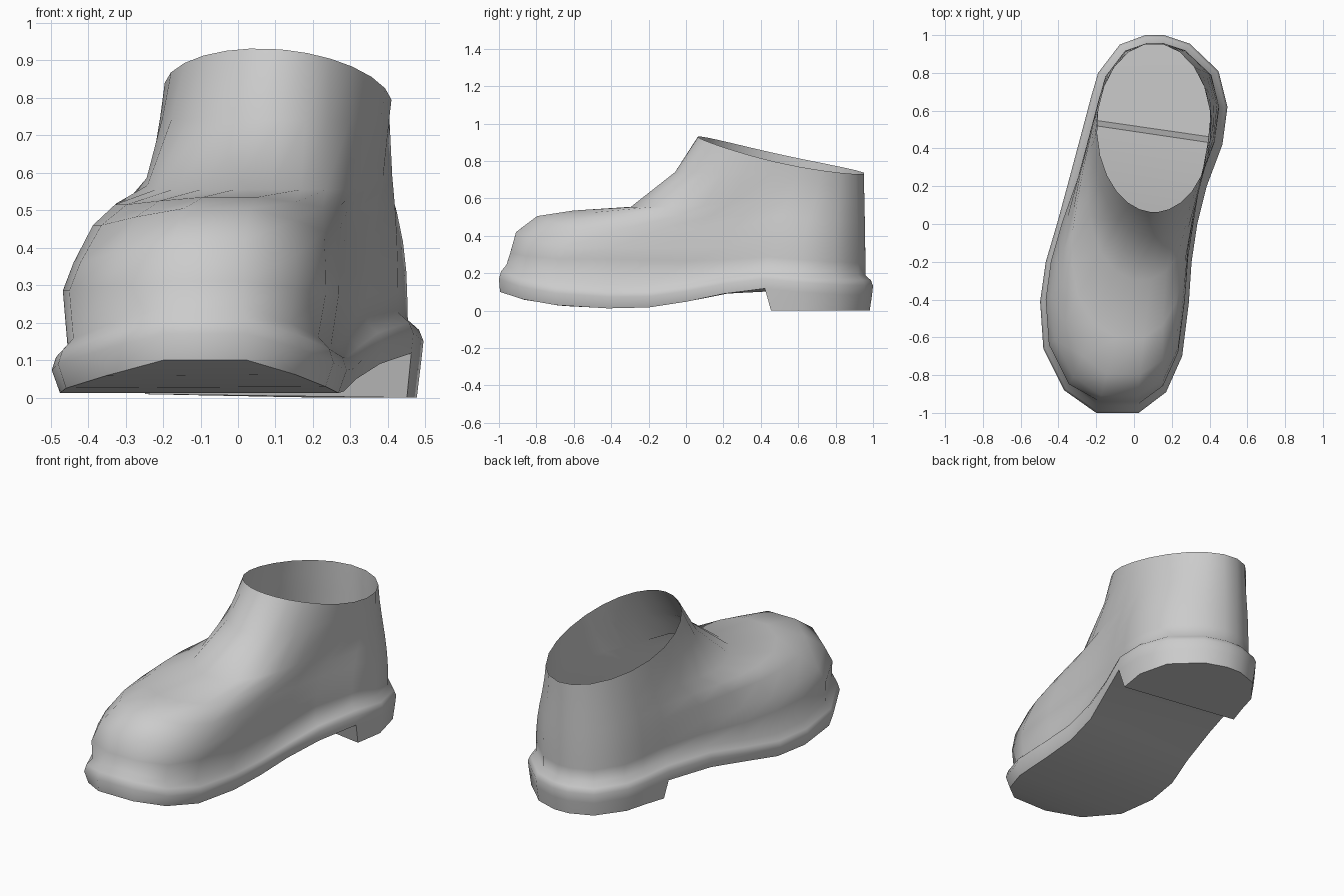
import bpy, bmesh, math
from mathutils import Vector

if "Cube" in bpy.data.objects:
    bpy.data.objects.remove(bpy.data.objects["Cube"])

grey = bpy.data.materials.new("grey leather")
grey.diffuse_color = (0.6, 0.6, 0.6, 1)
grey.use_nodes = True
grey.node_tree.nodes["Principled BSDF"].inputs["Base Color"].default_value = grey.diffuse_color

# Foot outline from toe to heel: left y, left x, right x, right y
ROWS = [(-1.0, -.20, .025, -1.0), (-.88, -.37, .17, -.89), (-.66, -.48, .255, -.70),
        (-.41, -.497, .29, -.42), (-.2, -.467, .305, -.2), (.01, -.405, .335, 0),
        (.25, -.34, .385, .2), (.53, -.265, .468, .42), (.67, -.228, .495, .62),
        (.80, -.19, .447, .81), (.95, -.075, .295, .955), (1.0, .06, .16, 1.0)]
# Height of the underside along y
UNDER = [(-1, .10), (-.88, .058), (-.68, .026), (-.42, .012), (-.2, .017), (0, .048),
         (.2, .09), (.42, .118), (.7, .09), (1, .08)]
N = len(ROWS)
HEEL = 7   # row where the heel block begins


def under(y):
    for (a, za), (b, zb) in zip(UNDER, UNDER[1:]):
        if y <= b:
            return za + (zb - za) * max(0, y - a) / (b - a)
    return UNDER[-1][1]


# Lanes run up the right side and back down the left
lanes = [(i, 1) for i in range(N)] + [(i, -1) for i in reversed(range(N))]
outline = [Vector((ROWS[i][2], ROWS[i][3]) if s > 0 else (ROWS[i][1], ROWS[i][0]))
           for i, s in lanes]


def inset(d):
    out = []
    for k, p in enumerate(outline):
        t = (outline[(k + 1) % len(outline)] - outline[k - 1]).normalized()
        out.append(p + Vector((-t.y, t.x)) * d)
    return out


bm = bmesh.new()


def skin(rings, extra=None, wrap=True):
    """Skin consecutive rings of points, then add extra faces."""
    vs = [[bm.verts.new(p) for p in r] for r in rings]
    for a, b in zip(vs, vs[1:]):
        for k in range(len(a) if wrap else len(a) - 1):
            m = (k + 1) % len(a)
            bm.faces.new((a[k], a[m], b[m], b[k]))
    if extra:
        extra(vs)


def level(d, h):
    """Ring inset by d at height h above the underside; the welt thins to the back."""
    return [Vector((q.x, q.y, under(p.y) + h * (1 - .25 * min(1, i / 6))))
            for p, q, (i, s) in zip(outline, inset(d), lanes)]


# Sole: rounded welt and underside, left open above the heel block
def underside(vs):
    r = vs[0]
    for i in range(HEEL):
        bm.faces.new((r[i], r[2 * N - 1 - i], r[2 * N - 2 - i], r[i + 1]))


sole_bottom = [a if 0 < i < 6 else b
               for a, b, (i, s) in zip(level(.022, 0), level(.006, 0), lanes)]
welt_top = level(.042, .145)
skin([sole_bottom, level(0, .07), level(.012, .11), welt_top], underside)

# Heel block: walls round the back, slanted front and flat, slightly tilted bottom
top = sole_bottom[HEEL:2 * N - HEEL]
low = [Vector((q.x, q.y + (.03 if k in (0, len(top) - 1) else 0),
               .02 * max(0, .2 - q.x)))
       for k, q in enumerate(inset(.018)[HEEL:2 * N - HEEL])]


def heel_faces(vs):
    b, t = vs
    n = len(b)
    bm.faces.new((b[n - 1], b[0], t[0], t[n - 1]))
    for k in range(n // 2 - 1):
        bm.faces.new((b[k], b[n - 1 - k], b[n - 2 - k], b[k + 1]))


skin([low, top], heel_faces, wrap=False)

# Upper: rings moving from the welt to the ankle opening
# plan blend, height at the front, height share at the back,
# drop at the sides, bulge on the left and on the right
STEPS = [(.02, .31, .12, .025, .02, .02), (.05, .42, .24, .06, .002, .02),
         (.16, .505, .38, .045, -.012, .012), (.35, .535, .52, .02, 0, 0),
         (.65, .555, .70, 0, 0, 0), (.88, .74, .86, 0, 0, 0), (1, .93, 1, 0, 0, 0)]


def opening(i, s):
    a = math.pi * ((i + .5) / N) ** 1.2
    x, y = .107 + s * .303 * math.sin(a), .51 - .447 * math.cos(a)
    t = (y - .06) / .895
    return Vector((x, y, .93 - .197 * t - .02 * math.sin(math.pi * t) - .075 * (x - .107)))


rings = [welt_top]
for a, zf, share, drop, left, right in STEPS:
    ring = []
    sides = zip(lanes, welt_top, inset(.042 - left), inset(.042 - right))
    for (i, s), base, out_l, out_r in sides:
        o = opening(i, s)
        out = out_r if s > 0 else out_l
        start = Vector((out.x, out.y, base.z)) if 1 <= i <= 5 else base
        p = start.lerp(o, a)
        w = min(1, max(0, (8.5 - i) / 5))
        side = min(1, i / 2)
        front = zf - drop * side * (1.4 if s > 0 else 1)
        back = base.z + (o.z - base.z) * share
        p.z = o.z if a == 1 else w * front + (1 - w) * back
        ring.append(p)
    rings.append(ring)
skin(rings)

# Weld the parts into one smooth shell
bmesh.ops.remove_doubles(bm, verts=bm.verts, dist=.0005)
bmesh.ops.recalc_face_normals(bm, faces=bm.faces)
me = bpy.data.meshes.new("boot")
bm.to_mesh(me)
bm.free()
me.materials.append(grey)
boot = bpy.data.objects.new("boot", me)
bpy.context.collection.objects.link(boot)
boot.select_set(True)
bpy.context.view_layer.objects.active = boot
bpy.ops.object.shade_smooth_by_angle(angle=math.radians(62))
